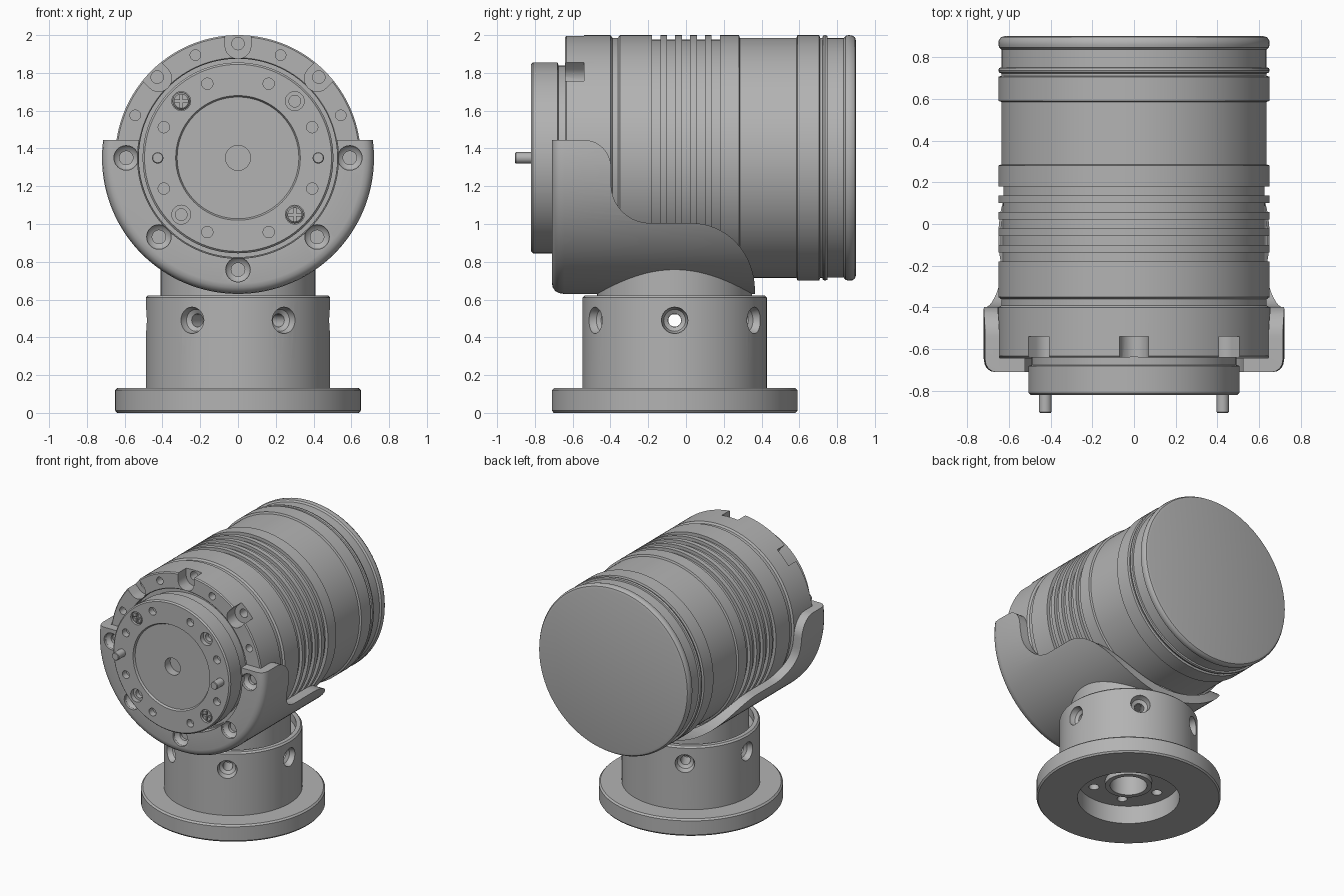
import bpy, bmesh
from math import radians, cos, sin, pi
from mathutils import Matrix, Vector

if "Cube" in bpy.data.objects:
    bpy.data.objects.remove(bpy.data.objects["Cube"], do_unlink=True)

GREY = bpy.data.materials.new("machined grey")
GREY.use_nodes = True
COLOUR = (0.45, 0.45, 0.45, 1)
GREY.diffuse_color = COLOUR
GREY.node_tree.nodes["Principled BSDF"].inputs["Base Color"].default_value = COLOUR

AXIS_Z = 1.35      # height of the barrel axis
BASE_Y = -0.06     # centre of the pedestal
parts = []


def move(x, y, z):
    return Matrix.Translation((x, y, z))


def turn(deg, axis):
    return Matrix.Rotation(radians(deg), 4, axis)


def barrel(angle=0, r=0):
    """Frame whose z runs along +y and whose x points out from the barrel axis."""
    return move(0, 0, AXIS_Z) @ turn(-angle, 'Y') @ turn(-90, 'X') @ move(r, 0, 0)


def add_lathe(bm, profile, matrix, seg):
    """Spin (radius, height) points round the frame's z axis."""
    tmp = bmesh.new()
    vs = [tmp.verts.new((r, 0, h)) for r, h in profile]
    edges = [tmp.edges.new(p) for p in zip(vs, vs[1:])]
    if profile[0][0] > 0:
        edges.append(tmp.edges.new((vs[-1], vs[0])))
    bmesh.ops.spin(tmp, geom=vs + edges, axis=(0, 0, 1), cent=(0, 0, 0),
                   angle=2 * pi, steps=seg, use_merge=True)
    finish(bm, tmp, matrix)


def add_prism(bm, outline, low, high, matrix):
    """Extrude a flat outline along the frame's z axis."""
    tmp = bmesh.new()
    face = tmp.faces.new([tmp.verts.new((x, y, low)) for x, y in outline])
    ext = bmesh.ops.extrude_face_region(tmp, geom=[face])
    top = [v for v in ext["geom"] if isinstance(v, bmesh.types.BMVert)]
    bmesh.ops.translate(tmp, verts=top, vec=(0, 0, high - low))
    finish(bm, tmp, matrix)


def finish(bm, tmp, matrix):
    bmesh.ops.remove_doubles(tmp, verts=tmp.verts, dist=1e-5)
    bmesh.ops.recalc_face_normals(tmp, faces=tmp.faces)
    tmp.transform(matrix)
    mesh = bpy.data.meshes.new("scratch")
    tmp.to_mesh(mesh)
    tmp.free()
    bm.from_mesh(mesh)
    bpy.data.meshes.remove(mesh)


def to_object(name, bm):
    mesh = bpy.data.meshes.new(name)
    bm.to_mesh(mesh)
    bm.free()
    mesh.materials.append(GREY)
    obj = bpy.data.objects.new(name, mesh)
    bpy.context.collection.objects.link(obj)
    return obj


def lathe(name, profile, matrix, seg=96):
    bm = bmesh.new()
    add_lathe(bm, profile, matrix, seg)
    obj = to_object(name, bm)
    parts.append(obj)
    return obj


def combine(obj, bm, operation='DIFFERENCE'):
    """Apply a boolean with the scratch solid, then drop it."""
    tool = to_object("cutter", bm)
    tool.hide_render = True
    mod = obj.modifiers.new("cut", 'BOOLEAN')
    mod.operation, mod.solver, mod.object = operation, 'EXACT', tool
    bpy.context.view_layer.objects.active = obj
    bpy.ops.object.modifier_apply(modifier=mod.name)
    bpy.data.objects.remove(tool, do_unlink=True)


def drill(obj, frames, steps, seg=24):
    """Cut the same stepped hole at each frame."""
    bm = bmesh.new()
    profile = [(0, steps[0][1])] + steps + [(0, steps[-1][1])]
    for frame in frames:
        add_lathe(bm, profile, frame, seg)
    combine(obj, bm)


def arc(cx, cy, rx, ry, start, end, n=10):
    span = [radians(start + (end - start) * i / n) for i in range(n + 1)]
    return [(cx + rx * cos(a), cy + ry * sin(a)) for a in span]


# Pedestal: flange, collar and hollow underside
base = lathe("pedestal", [
    (0, .4), (.13, .4), (.13, .1), (.165, .1), (.165, .14), (.36, .14), (.36, 0),
    (.64, 0), (.65, .012), (.65, .12), (.638, .132), (.488, .132), (.488, .61),
    (.476, .622), (.445, .622), (.445, .56), (0, .56)], move(0, BASE_Y, 0))
radial = [move(0, BASE_Y, .49) @ turn(a, 'Z') @ turn(90, 'Y') for a in range(0, 360, 60)]
drill(base, radial, [(.035, .3), (.035, .43), (.058, .445), (.07, .475), (.07, .6)])
drill(base, radial[:1], [(.034, -.45), (.034, .45)])
drill(base, [move(0, BASE_Y, 0) @ turn(a, 'Z') @ move(.26, 0, 0) for a in range(0, 360, 60)],
      [(.036, .05), (.036, .3)])

# Neck joining pedestal and cradle
lathe("neck", [(0, .52), (.41, .52), (.41, .8), (0, .8)], move(0, BASE_Y, 0))

# Barrel with cooling fins and rear bands
profile = [(0, -.6), (.525, -.6), (.525, -.635), (.53, -.64), (.642, -.64), (.65, -.632),
           (.65, -.4), (.636, -.39), (.636, -.36), (.65, -.35)]
for i in range(5):
    y = -.18 + .079 * i
    profile += [(.65, y), (.626, y), (.626, y + .044), (.65, y + .044)]
profile += [(.65, .28), (.636, .285), (.636, .585), (.65, .59), (.65, .705), (.636, .71),
            (.636, .722), (.646, .725), (.65, .735), (.646, .748), (.634, .75), (.634, .835),
            (.646, .845), (.65, .86), (.648, .88), (.638, .895), (.62, .9), (0, .9)]
body = lathe("barrel", profile, barrel(), 128)

# U slots and small holes round the front rim
bm = bmesh.new()
slot = arc(.594, 0, .069, .069, 90, 270) + [(.8, -.069), (.8, .069)]
for a in (45, 90, 135):
    add_prism(bm, slot, -.7, -.54, barrel(a))
combine(body, bm)
drill(body, [barrel(a, .605) for a in (45, 90, 135)], [(.033, -.58), (.033, -.45)])
drill(body, [barrel(a, .589) for a in (22.5, 67.5, 112.5, 157.5)], [(.028, -.7), (.028, -.58)])

# Front face plate
plate = lathe("face_plate", [
    (0, -.55), (.49, -.55), (.49, -.675), (.505, -.68), (.505, -.81), (.495, -.82),
    (.33, -.82), (.322, -.805), (.066, -.805), (.066, -.74), (0, -.74)], barrel())
drill(plate, [barrel(a + b, .425) for a in (0, 180) for b in (-67.5, -22.5, 22.5, 67.5)],
      [(.03, -.9), (.03, -.77)])
drill(plate, [barrel(a, .425) for a in (45, 135, 225, 315)],
      [(.05, -.9), (.05, -.785), (.031, -.785), (.031, -.75)])

# Dowel pins and cross-head screws in the plate
for side, a in (("left", 0), ("right", 180)):
    lathe(side + "_dowel_pin", [(0, -.78), (.03, -.78), (.03, -.9), (.026, -.905), (0, -.905)],
          barrel(a, .425), 24)
for name, a in (("upper_screw", 135), ("lower_screw", 315)):
    screw = lathe(name, [(0, -.74), (.046, -.74), (.046, -.805), (.038, -.813), (0, -.813)],
                  barrel(a, .425), 24)
    for b in (45, 135):
        bm = bmesh.new()
        bar = [(-.036, -.007), (.036, -.007), (.036, .007), (-.036, .007)]
        add_prism(bm, bar, -.9, -.795, barrel(a, .425) @ turn(b, 'Z'))
        combine(screw, bm)

# Cradle: round shell trimmed to a sweeping side outline
cradle = lathe("cradle", [
    (.532, -.71), (.665, -.71), (.687, -.705), (.705, -.692), (.716, -.672), (.72, -.645),
    (.72, .5), (.652, .5), (.652, -.642), (.532, -.642)], barrel(), 128)
outline = ([(-1, .4), (-1, 1.445)] + arc(-.54, 1.3, .143, .145, 90, 0)
           + arc(-.19, 1.21, .207, .205, 180, 270) + arc(.03, .65, .335, .355, 90, 0, 16)
           + [(.365, .4)])
bm = bmesh.new()
# outline x runs along y, outline y runs along z, extrusion runs along x
side_frame = Matrix(((0, 0, 1, 0), (1, 0, 0, 0), (0, 1, 0, 0), (0, 0, 0, 1)))
add_prism(bm, outline, -1, 1, side_frame)
combine(cradle, bm, 'INTERSECT')
drill(cradle, [barrel(a, .592) for a in (0, -45, -90, -135, 180)],
      [(.036, -.6), (.036, -.665), (.055, -.675), (.065, -.69), (.065, -.8)])

# Smooth round surfaces, crisp edges
bpy.ops.object.select_all(action='DESELECT')
for obj in parts:
    obj.select_set(True)
bpy.context.view_layer.objects.active = parts[0]
bpy.ops.object.shade_smooth_by_angle(angle=radians(30))
